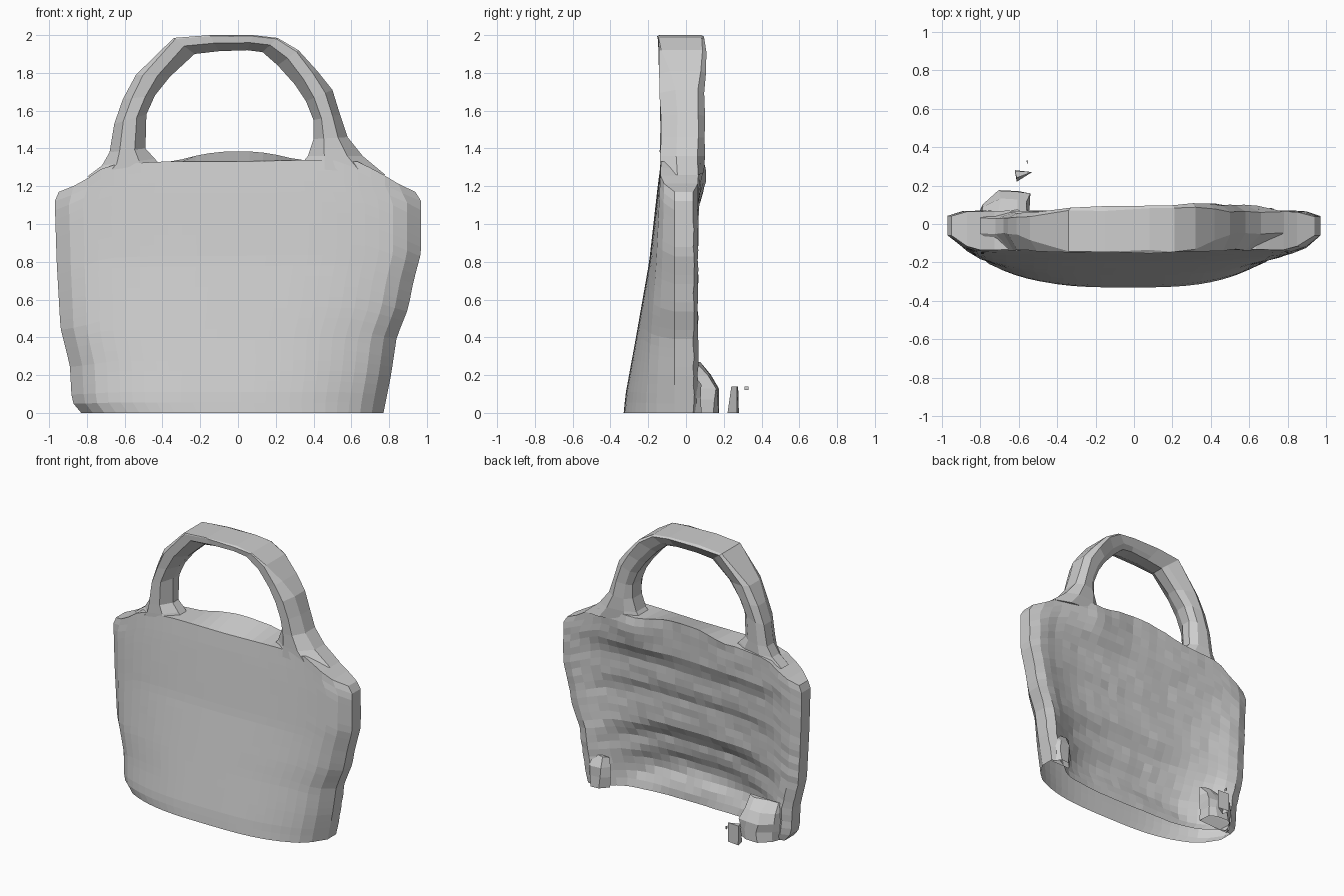
import bpy, bmesh, random
from mathutils import Vector

random.seed(4)
cube = bpy.data.objects.get("Cube")
if cube:
    bpy.data.objects.remove(cube, do_unlink=True)

grey = bpy.data.materials.new("plain grey")
grey.use_nodes = True
grey.diffuse_color = (0.62, 0.62, 0.62, 1)
grey.node_tree.nodes["Principled BSDF"].inputs["Base Color"].default_value = grey.diffuse_color


def lerp_table(table, x):
    """Piecewise linear lookup in a list of (x, value) pairs."""
    if x <= table[0][0]:
        return table[0][1]
    for (a, va), (b, vb) in zip(table, table[1:]):
        if x <= b:
            return va + (vb - va) * (x - a) / (b - a)
    return table[-1][1]


def finish(name, bm):
    bmesh.ops.recalc_face_normals(bm, faces=bm.faces)
    mesh = bpy.data.meshes.new(name)
    bm.to_mesh(mesh)
    bm.free()
    mesh.materials.append(grey)
    ob = bpy.data.objects.new(name, mesh)
    bpy.context.collection.objects.link(ob)


def bridge(bm, rings):
    """Join a list of closed vertex rings with quads."""
    for a, b in zip(rings, rings[1:]):
        for i in range(len(a)):
            j = (i + 1) % len(a)
            bm.faces.new((a[i], a[j], b[j], b[i]))


# Body outline and depth profiles
left = [(0, -.83), (.06, -.88), (.25, -.89), (.45, -.94), (.8, -.96), (1.12, -.97), (1.19, -.94)]
right = [(0, .77), (.2, .81), (.4, .84), (.55, .9), (.7, .93), (.85, .97), (1.12, .97), (1.2, .92)]
rim = [(-1, 1.17), (-.88, 1.22), (-.74, 1.31), (-.45, 1.33), (0, 1.33),
       (.45, 1.34), (.7, 1.33), (.84, 1.26), (1, 1.17)]
bulge = [(0, .2), (.1, .19), (.4, .135), (.8, .065), (1.2, .02), (1.35, 0)]
hollow = [(0, -.1), (.1, -.11), (.2, -.15), (.28, -.14), (.36, -.1), (.46, -.09), (.56, -.03),
          (.78, -.02), (.86, .01), (1.02, .02), (1.1, .06), (1.35, .07)]
edge_front = [(.88, -.13), (.95, -.1), (1, -.06)]


def body_point(t, v, back):
    z = v * lerp_table(rim, t)
    lo, hi = lerp_table(left, z), lerp_table(right, z)
    x = lo + (hi - lo) * (t + 1) / 2
    a = abs(t)
    if not back:
        y = lerp_table(edge_front, a) - lerp_table(bulge, z) * (1 - a ** 3.2)
        return Vector((x, y, z))
    y = .07 - .03 * max(0, a - .9) / .1
    # Folds across the hollow arch downwards near the base
    fold = z + .3 * t * t * max(0, 1 - z)
    y += (lerp_table(hollow, fold) - .07) * max(0, 1 - (a / .9) ** 4)
    # Swelling along the back of the rim
    y += .05 * max(0, 1 - abs(t - .42) / .35) * max(0, 1 - abs(z - 1.25) / .2)
    z += .055 * max(0, 1 - (t / .35) ** 2) * v ** 8
    y += random.uniform(-.004, .004)
    return Vector((x, y, z))


# Body: hollow-backed shell, open underneath
COLS, ROWS = 26, 24
ts = [-1 + 2 * i / COLS for i in range(COLS + 1)]
bm = bmesh.new()
rings = []
for r in range(ROWS + 1):
    v = r / ROWS
    pts = [body_point(t, v, False) for t in ts]
    pts += [body_point(t, v, True) for t in reversed(ts)]
    rings.append([bm.verts.new(p) for p in pts])
bridge(bm, rings)
top = rings[-1]
for i in range(COLS):
    bm.faces.new((top[i], top[i + 1], top[-2 - i], top[-1 - i]))
finish("bag_body", bm)

# Handle: stations of (inner x, inner z, outer x, outer z)
stations = [
    (-.4, 1.3, -.8, 1.25), (-.44, 1.345, -.72, 1.31), (-.49, 1.4, -.68, 1.38),
    (-.485, 1.58, -.655, 1.53), (-.44, 1.68, -.61, 1.66), (-.36, 1.78, -.54, 1.79),
    (-.23, 1.9, -.34, 1.985), (-.1, 1.915, -.15, 2), (.05, 1.92, .08, 2),
    (.13, 1.91, .21, 1.985), (.21, 1.84, .32, 1.92), (.3, 1.74, .42, 1.81),
    (.36, 1.65, .5, 1.71), (.4, 1.55, .54, 1.58), (.4, 1.45, .58, 1.46),
    (.37, 1.36, .66, 1.36), (.32, 1.3, .78, 1.26)]
side_section = [(.3, -.135), (.72, -.135), (1, -.05), (1, .05), (.7, .08), (.25, .07), (0, .03), (0, -.06)]
top_section = [(.5, -.14), (.93, -.15), (1, -.14), (1, .08), (.9, .095), (.3, .06), (0, .03), (0, -.06)]
bm = bmesh.new()
rings = []
for ix, iz, ox, oz in stations:
    w = min(1, max(0, (oz - 1.7) / .25))
    ring = []
    for (s0, y0), (s1, y1) in zip(side_section, top_section):
        s, y = s0 + (s1 - s0) * w, y0 + (y1 - y0) * w
        # The back of the handle leans outwards on the left
        if y > 0:
            y += .04 * max(-.5, min(.4, ox))
        y += random.uniform(-.006, .006)
        ring.append(bm.verts.new((ix + (ox - ix) * s, y, iz + (oz - iz) * s)))
    rings.append(ring)
bridge(bm, rings)
bm.faces.new(rings[0])
bm.faces.new(rings[-1])
finish("carry_handle", bm)


# Rough chunks behind the lower corners, narrowing towards a base depth
def chunk(name, corners, base, levels, rough=0):
    bm = bmesh.new()
    rings = []
    for z, k in levels:
        rings.append([bm.verts.new((x + random.uniform(-rough, rough),
                                    base + (y - base) * k + random.uniform(-rough, rough), z))
                      for x, y in corners])
    bridge(bm, rings)
    bm.faces.new(rings[-1])
    finish(name, bm)


chunk("right_corner_lump", [(-.81, .05), (-.78, .1), (-.7, .17), (-.6, .18), (-.55, .15), (-.55, .05)],
      .04, [(0, 1), (.07, .95), (.13, 1), (.2, .7), (.27, .2)], .012)
chunk("left_corner_lump", [(.6, .02), (.65, .07), (.72, .08), (.77, .03)],
      .02, [(0, 1), (.08, 1), (.15, .9), (.22, .3)], .01)
chunk("large_shard", [(-.62, .28), (-.53, .27), (-.61, .22)], .27, [(0, 1), (.14, .6)])
chunk("small_shard", [(-.56, .33), (-.55, .33), (-.555, .31)], .32, [(.12, 1), (.14, 1)])
